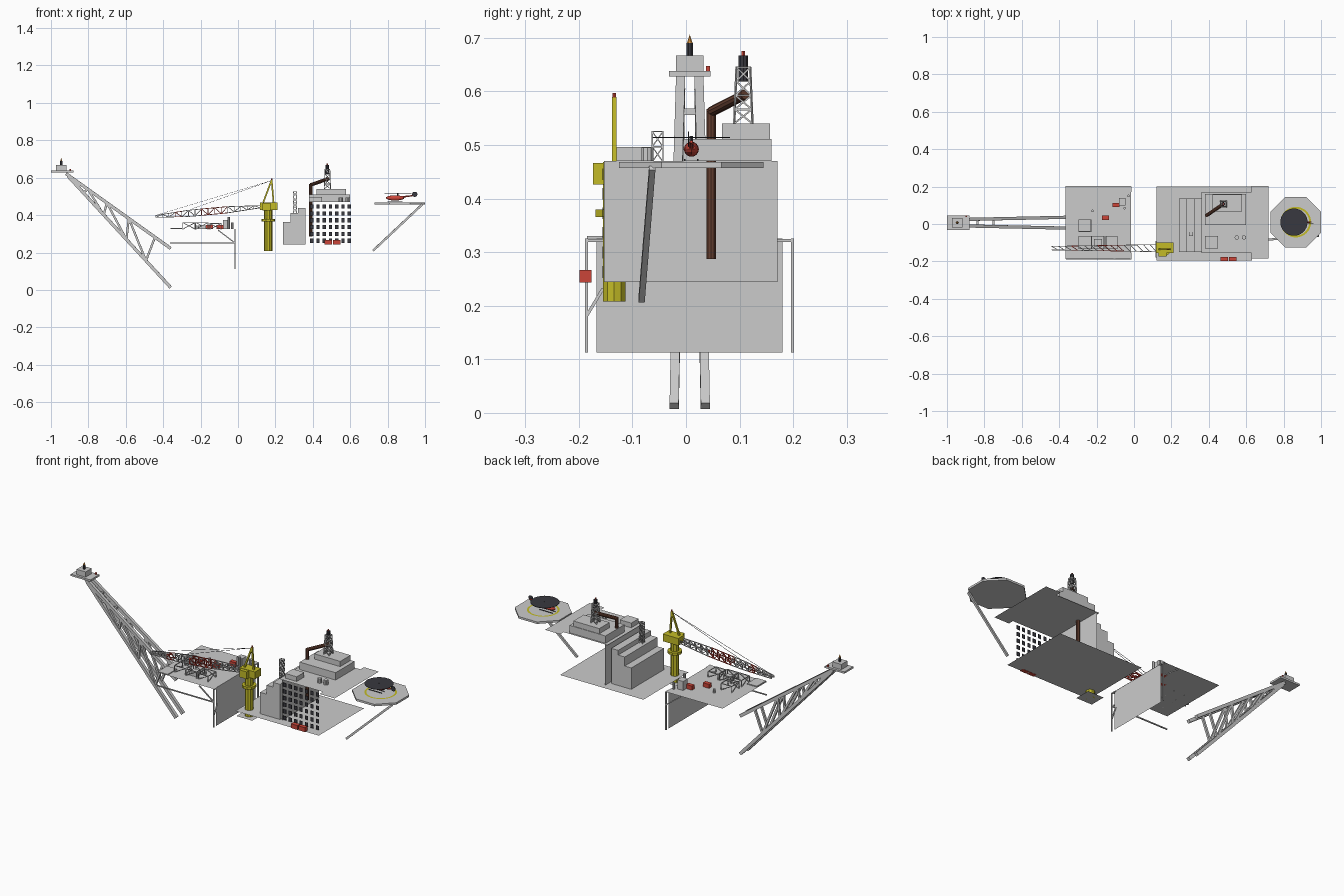
import bpy, bmesh, math
from mathutils import Vector

if "Cube" in bpy.data.objects:
    bpy.data.objects.remove(bpy.data.objects["Cube"])

MATS = {}
COL = {'red': (.6, .06, .04, 1), 'yellow': (.55, .5, .02, 1), 'brown': (.13, .05, .03, 1),
       'dark': (.04, .04, .05, 1), 'orange': (.7, .3, .05, 1), 'white': (.75, .75, .75, 1)}

def finish(name, bm, col=None):
    me = bpy.data.meshes.new(name)
    bm.to_mesh(me)
    bm.free()
    ob = bpy.data.objects.new(name, me)
    bpy.context.collection.objects.link(ob)
    if col:
        if col not in MATS:
            MATS[col] = bpy.data.materials.new(col)
            MATS[col].diffuse_color = COL[col]
        me.materials.append(MATS[col])
    return ob

def add_box(bm, x0, x1, y0, y1, z0, z1):
    r = bmesh.ops.create_cube(bm, size=1)
    for v in r['verts']:
        v.co = Vector((x0 + (v.co.x + .5) * (x1 - x0), y0 + (v.co.y + .5) * (y1 - y0), z0 + (v.co.z + .5) * (z1 - z0)))

def boxes(name, lst, col=None):
    bm = bmesh.new()
    for b in lst:
        add_box(bm, *b)
    return finish(name, bm, col)

def sheet(name, pts, col=None):
    bm = bmesh.new()
    bm.faces.new([bm.verts.new(p) for p in pts])
    return finish(name, bm, col)

def deck(name, x0, x1, y0, y1, z):
    return sheet(name, [(x0, y0, z), (x1, y0, z), (x1, y1, z), (x0, y1, z)])

def add_rod(bm, a, b, r, n=4, r2=None):
    a, b = Vector(a), Vector(b)
    d = b - a
    res = bmesh.ops.create_cone(bm, cap_ends=True, segments=n, radius1=r, radius2=r if r2 is None else r2, depth=d.length)
    q = d.to_track_quat('Z', 'Y')
    turn = math.pi / n
    for v in res['verts']:
        x, y = v.co.x, v.co.y
        p = Vector((x * math.cos(turn) - y * math.sin(turn), x * math.sin(turn) + y * math.cos(turn), v.co.z))
        v.co = q @ p + (a + b) / 2

def rods(name, lst, r, col=None, n=4, r2=None):
    bm = bmesh.new()
    for a, b in lst:
        add_rod(bm, a, b, r, n, r2)
    return finish(name, bm, col)

def lerp(a, b, t):
    return Vector(a).lerp(Vector(b), t)

def lattice(name, x, y, z0, z1, w, levels, r, top=1.0):
    """Square lattice mast with crossed bracing"""
    seg = []
    def P(i, t):
        k = w * (1 + (top - 1) * t)
        sx, sy = [(-1, -1), (1, -1), (1, 1), (-1, 1)][i % 4]
        return (x + sx * k, y + sy * k, z0 + (z1 - z0) * t)
    for i in range(4):
        seg.append((P(i, 0), P(i, 1)))
        for k in range(levels):
            t0, t1 = k / levels, (k + 1) / levels
            seg += [(P(i, t0), P(i + 1, t1)), (P(i + 1, t0), P(i, t1)), (P(i, t1), P(i + 1, t1))]
    return rods(name, seg, r, 'white')

# Flare boom: four chords with side lacing
CY = .007
chords, lacing = [], []
for s in (-1, 1):
    lo = ((-.36, CY + s * .029, .013), (-.91, CY + s * .017, .61))
    up = ((-.36, CY + s * .029, .222), (-.92, CY + s * .017, .622))
    chords += [lo, up]
    tl, tu = [.0, .24, .43, .65, .85], [.15, .40, .61, .79, .92]
    for i in range(5):
        if i:
            lacing.append((lerp(*lo, tl[i]), lerp(*up, tu[i])))
        if i < 4:
            lacing.append((lerp(*up, tu[i]), lerp(*lo, tl[i + 1])))
    lacing.append((lerp(*lo, tl[1]), lerp(*up, tu[0])))
for t in (.7, .85):
    lacing.append((lerp((-.36, CY - .03, .222), (-.92, CY - .018, .622), t), lerp((-.36, CY + .03, .222), (-.92, CY + .018, .622), t)))
rods('flare_boom_chords', chords, .012)
rods('flare_boom_lacing', lacing, .008)
boxes('flare_platform', [(-1, -.88, -.032, .046, .628, .638), (-.973, -.918, -.019, .033, .638, .667)])
rods('flare_stack', [((-.945, CY, .667), (-.945, CY, .69))], .007, 'dark', 8)
rods('flare_tip', [((-.945, CY, .69), (-.945, CY, .706))], .006, 'orange', 8, 0)
boxes('flare_lamp', [(-.9, -.892, .037, .045, .638, .647)], 'red')

# Process deck with its end wall and edge supports
deck('process_deck', -.365, -.017, -.187, .202, .325)
sheet('process_end_wall', [(-.018, -.167, .113), (-.018, .18, .113), (-.018, .18, .325), (-.018, -.167, .325)])
sup = []
for y, yi in ((-.186, -.155), (.199, .17)):
    sup += [((-.017, y, .113), (-.017, y, .325)), ((-.017, y, .322), (-.017, yi, .322)), ((-.107, y, .32), (-.017, y, .252))]
sup.append(((-.363, -.186, .252), (-.017, -.186, .252)))
sup.append(((-.017, -.186, .18), (-.017, -.155, .232)))
rods('edge_supports', sup, .004, 'white')

# Process equipment: open frames, containers and vents
fr = []
for x0, x1, y0, y1, z1 in ((-.295, -.228, -.132, -.065, .36), (-.225, -.16, -.132, -.065, .36), (-.15, -.09, -.132, -.065, .355), (-.295, -.23, -.04, .022, .36)):
    c = [(x0, y0), (x1, y0), (x1, y1), (x0, y1)]
    for i in range(4):
        a, b = c[i], c[(i + 1) % 4]
        fr += [((*a, .325), (*a, z1)), ((*a, z1), (*b, z1)), ((*a, .325), (*b, z1))]
rods('skid_frames', fr, .0025)
boxes('skid_units', [(-.215, -.17, -.12, -.08, .325, .345), (-.36, -.3, -.185, -.105, .325, .33)])
boxes('red_containers', [(-.115, -.078, .09, .112, .325, .348), (-.172, -.135, .022, .045, .325, .347)], 'red')
boxes('deck_cabin', [(-.08, -.045, .1, .14, .325, .375)])
rods('deck_vents', [((-.222, .07, .325), (-.222, .07, .345)), ((-.05, .085, .325), (-.05, .085, .39)), ((-.03, .15, .325), (-.03, .15, .36))], .007, None, 8)

# Quarters decks and wall
deck('lower_deck', .12, .63, -.195, .2, .244)
deck('quarters_roof', .36, .63, -.155, .171, .47)
deck('roof_extension', .628, .72, -.185, .202, .47)
sheet('quarters_wall', [(.375, -.153, .244), (.375, .171, .244), (.375, .171, .47), (.375, -.153, .47)])

# Stepped terrace block
prof = [(.24, .244), (.362, .244), (.362, .438), (.32, .438), (.32, .412), (.28, .412), (.28, .362), (.24, .362)]
bm = bmesh.new()
f = bm.faces.new([bm.verts.new((x, -.15, z)) for x, z in prof])
r = bmesh.ops.extrude_face_region(bm, geom=[f])
bmesh.ops.translate(bm, vec=(0, .285, 0), verts=[v for v in r['geom'] if isinstance(v, bmesh.types.BMVert)])
bmesh.ops.recalc_face_normals(bm, faces=bm.faces)
finish('stepped_terraces', bm)
lattice('small_lattice_mast', .305, -.053, .412, .525, .01, 4, .0015)

# Window grid and lifeboats
boxes('windows', [(.385 + i * .0335, .403 + i * .0335, -.156, -.154, .252 + k * .0365, .274 + k * .0365)
                  for i in range(7) for k in range(6)], 'dark')
boxes('lifeboats', [(.463, .503, -.199, -.176, .243, .267), (.508, .548, -.199, -.176, .243, .267)], 'red')

# Roof houses, exhaust, mast and vents
boxes('roof_houses', [(.38, .6, -.005, .16, .47, .511), (.42, .578, .067, .157, .511, .54), (.38, .45, -.13, -.065, .47, .496)])
lattice('radio_mast', .478, .107, .54, .645, .017, 4, .0022, .75)
rods('mast_drum', [((.478, .107, .62), (.478, .107, .667))], .0095, 'dark', 10)
rods('mast_lamp', [((.478, .107, .667), (.478, .107, .675))], .004, 'red', 6)
rods('exhaust_pipe', [((.39, .047, .287), (.39, .047, .567)), ((.39, .047, .562), (.482, .11, .594))], .0095, 'brown', 10)
rods('roof_vents', [((x, -.072, .47), (x, -.072, .495)) for x in (.55, .588)], .012, None, 10)

# Pedestal crane
CX, KY = .162, -.134
deck('crane_pad', .115, .212, -.178, -.09, .208)
rods('crane_pedestal', [((CX, KY, .208), (CX, KY, .43))], .022, 'yellow', 10)
rods('crane_collar', [((CX, KY, .366), (CX, KY, .38))], .037, 'yellow', 10)
boxes('crane_cabin', [(.117, .212, -.155, -.1, .428, .468), (.13, .175, -.174, -.153, .426, .466)], 'yellow')
rods('crane_mast', [((.135, KY, .468), (.18, KY, .588)), ((.19, KY, .468), (.18, KY, .588))], .006, 'yellow')
rods('crane_lamp', [((.18, KY, .588), (.18, KY, .597))], .004, 'red', 6)
N = 16
def bp(t, sy, top):  # point on a boom chord
    h = .017 * min(1, .35 + 2 * t * 1, .3 + 2.2 * (1 - t))
    w = .019 * (1 - .5 * t)
    return Vector((.12 - .56 * t, -.129 + sy * w, .445 - .052 * t + (h if top else -h)))
bw, br = [], []
for i in range(N):
    dst = br if 5 <= i < 9 or i == 12 else bw
    a, b = i / N, (i + 1) / N
    for s in (-1, 1):
        for tp in (0, 1):
            dst.append((bp(a, s, tp), bp(b, s, tp)))
        dst += [(bp(a, s, i % 2), bp(b, s, 1 - i % 2)), (bp(b, s, 0), bp(b, s, 1))]
    for tp in (0, 1):
        dst.append((bp(a, -1, tp), bp(b, 1, tp)))
rods('crane_boom_grey', bw, .0026)
rods('crane_boom_red', br, .0026, 'red')
rods('crane_cables', [((.18, KY, .585), (-.25, KY, .432)), ((.18, KY, .585), (-.43, KY, .402))], .001, 'dark')

# Helideck with strut and landing ring
HX, HY = .865, .01
rods('helideck', [((HX, HY, .457), (HX, HY, .468))], .135 / math.cos(math.pi / 8), None, 8)
rods('helideck_strut', [((.722, -.083, .21), (.985, -.063, .457))], .008)
bm = bmesh.new()
ring = [[bm.verts.new((HX + R * math.cos(i * math.pi / 16), HY + R * math.sin(i * math.pi / 16), .469)) for i in range(32)] for R in (.072, .082)]
for i in range(32):
    j = (i + 1) % 32
    bm.faces.new((ring[0][i], ring[1][i], ring[1][j], ring[0][j]))
finish('landing_ring', bm, 'yellow')

# Helicopter
bm = bmesh.new()
bmesh.ops.create_uvsphere(bm, u_segments=12, v_segments=8, radius=1)
for v in bm.verts:
    v.co = Vector((.84 + v.co.x * .05, HY + v.co.y * .014, .492 + v.co.z * .014))
finish('helicopter_body', bm, 'red')
rods('helicopter_tail', [((.87, HY, .496), (.948, HY, .506))], .006, 'red', 6, .003)
rods('helicopter_skids', [((.8, HY + s * .012, .472), (.88, HY + s * .012, .472)) for s in (-1, 1)], .002, 'dark')
rods('rotor_hub', [((.855, HY, .5), (.855, HY, .517))], .004, 'dark', 6)
rods('main_rotor', [((.855, HY, .513), (.855, HY, .515))], .073, 'dark', 24)
rods('tail_rotor', [((.945, HY - .006, .511), (.945, HY - .004, .511))], .014, 'dark', 16)

for m in bpy.data.materials:
    if m.users and not m.is_grease_pencil:
        m.use_nodes = True
        m.node_tree.nodes["Principled BSDF"].inputs["Base Color"].default_value = m.diffuse_color
